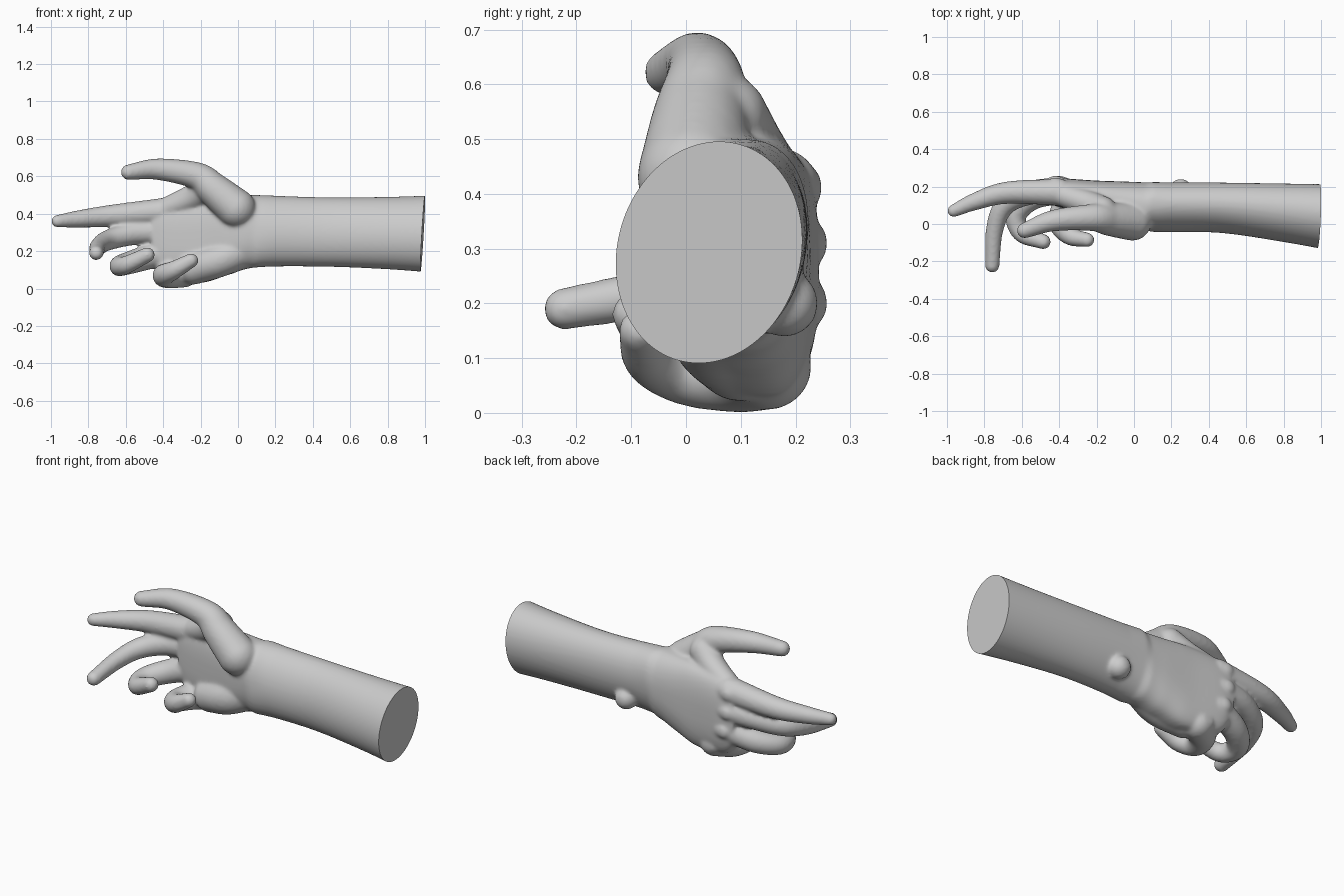
import bpy, bmesh, math
from mathutils import Matrix, Vector

if "Cube" in bpy.data.objects:
    bpy.data.objects.remove(bpy.data.objects["Cube"])


def spline(rows, steps):
    """Catmull-Rom interpolation through rows of any width."""
    v = [Vector(r) for r in rows]
    v = [2 * v[0] - v[1]] + v + [2 * v[-1] - v[-2]]
    out = []
    for a, b, c, d in zip(v, v[1:], v[2:], v[3:]):
        for i in range(steps):
            t = i / steps
            out.append(0.5 * (2 * b + (c - a) * t + (2 * a - 5 * b + 4 * c - d) * t * t
                              + (3 * b - a - 3 * c + d) * t ** 3))
    return out + [v[-2]]


def ball(bm, centre, radius):
    bmesh.ops.create_icosphere(bm, subdivisions=3, radius=radius,
                               matrix=Matrix.Translation(centre))


def limb(bm, r0, r1, *points, knuckle=False):
    """Rounded limb whose radius tapers evenly from r0 to r1."""
    path = spline(points, 12)
    for i, p in enumerate(path):
        ball(bm, p, r0 + (r1 - r0) * i / (len(path) - 1))
    if knuckle:
        ball(bm, path[0] + Vector((-.02, .03, 0)), .05)


def loft(bm, rows, n=48):
    """Closed oval loft along x: rows are x, ymin, ymax, zmin, zmax."""
    rings = []
    for x, y0, y1, z0, z1 in spline(rows, 6):
        p = 2 + 0.7 * min(1, max(0, (0.2 - x) / 0.35))    # palm is squarer
        lean = 0.02 if x > 0.1 else 0
        ring = []
        for i in range(n):
            c, s = math.cos(2 * math.pi * i / n), math.sin(2 * math.pi * i / n)
            cy = math.copysign(abs(c) ** (2 / p), c)
            cz = math.copysign(abs(s) ** (2 / p), s)
            ring.append(bm.verts.new((x, (y0 + y1 + cy * (y1 - y0)) / 2 + lean * cz,
                                      (z0 + z1 + cz * (z1 - z0)) / 2)))
        rings.append(ring)
    for a, b in zip(rings, rings[1:]):
        for i in range(n):
            j = (i + 1) % n
            bm.faces.new((a[i], a[j], b[j], b[i]))
    bm.faces.new(rings[0][::-1])
    bm.faces.new(rings[-1])


bm = bmesh.new()

# forearm, wrist and palm
loft(bm, [(1.1, -.15, .21, .08, .5), (.8, -.095, .215, .103, .49),
          (.45, -.045, .22, .117, .488), (.1, -.04, .222, .113, .5),
          (-.05, -.01, .227, .073, .5), (-.2, .04, .232, .03, .5),
          (-.38, .085, .243, .05, .48), (-.46, .11, .235, .12, .46)])

# thumb, with its mound and web
limb(bm, .105, .042, (-.01, .015, .43), (-.13, .025, .53), (-.22, .035, .602),
     (-.43, .018, .638), (-.585, -.035, .622))
limb(bm, .08, .06, (-.17, .07, .54), (-.25, .11, .485), (-.4, .16, .42))

# fingers
limb(bm, .073, .034, (-.4, .17, .412), (-.68, .167, .388), (-.85, .12, .372),
     (-.965, .07, .36), knuckle=True)
limb(bm, .072, .039, (-.4, .18, .31), (-.56, .165, .295), (-.69, .1, .26),
     (-.745, -.03, .225), (-.758, -.222, .19), knuckle=True)
limb(bm, .072, .041, (-.38, .18, .2), (-.54, .14, .15), (-.63, .05, .122),
     (-.6, -.05, .125), (-.485, -.095, .18), knuckle=True)
limb(bm, .08, .039, (-.29, .15, .085), (-.37, .09, .07), (-.395, 0, .073),
     (-.34, -.065, .1), (-.25, -.085, .15), knuckle=True)

# heel of the palm and wrist bone
limb(bm, .09, .09, (.04, .08, .21), (-.1, .06, .15), (-.24, .1, .11))
ball(bm, (.25, .18, .2), .062)

mesh = bpy.data.meshes.new("hand_blocks")
bm.to_mesh(mesh)
bm.free()
hand = bpy.data.objects.new("hand_and_forearm", mesh)
bpy.context.collection.objects.link(hand)

# fuse all parts into one skin and relax it
remesh = hand.modifiers.new("fuse", 'REMESH')
remesh.mode = 'VOXEL'
remesh.voxel_size = 0.009
smooth = hand.modifiers.new("relax", 'SMOOTH')
smooth.factor = 0.5
smooth.iterations = 10
graph = bpy.context.evaluated_depsgraph_get()
skin = bpy.data.meshes.new_from_object(hand.evaluated_get(graph))
hand.modifiers.clear()
hand.data = skin

# flat slanted cut at the end of the forearm
bm = bmesh.new()
bm.from_mesh(skin)
cut = bmesh.ops.bisect_plane(bm, geom=bm.verts[:] + bm.edges[:] + bm.faces[:],
                             plane_co=(.988, .04, .3), plane_no=(1, -.03, -.055),
                             clear_outer=True)
edges = [e for e in cut["geom_cut"] if isinstance(e, bmesh.types.BMEdge)]
bmesh.ops.contextual_create(bm, geom=edges)
bm.to_mesh(skin)
bm.free()

bpy.context.view_layer.objects.active = hand
hand.select_set(True)
bpy.ops.object.shade_smooth_by_angle(angle=math.radians(40))
